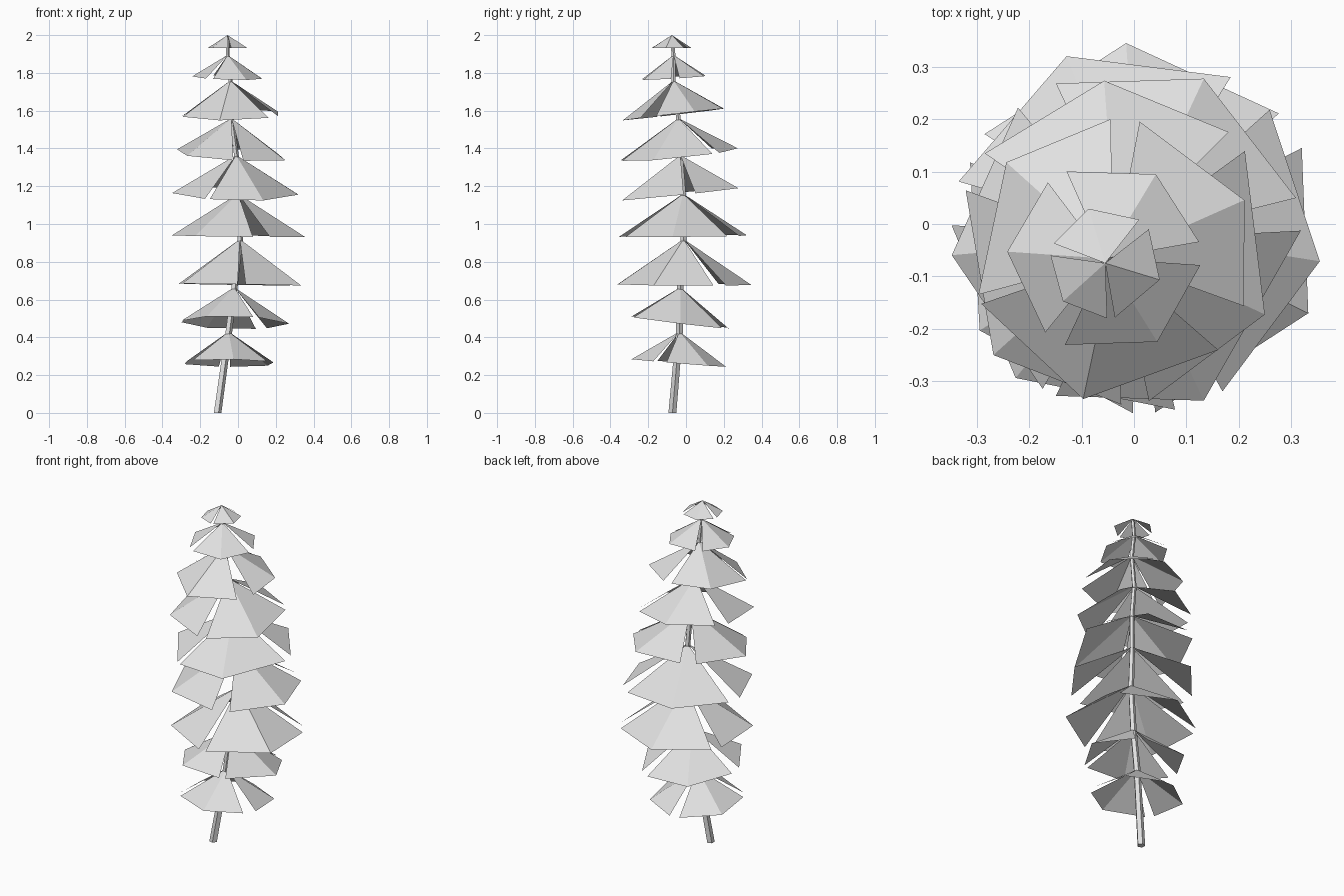
import bpy
import bmesh
from math import cos, sin, radians, tau
from mathutils import Vector

cube = bpy.data.objects.get("Cube")
if cube:
    bpy.data.objects.remove(cube)

# One pale colour for the whole tree
pale = bpy.data.materials.new("pale_grey")
pale.use_nodes = True
COLOUR = (0.75, 0.75, 0.75, 1)
pale.diffuse_color = COLOUR
pale.node_tree.nodes["Principled BSDF"].inputs["Base Color"].default_value = COLOUR


def finish(bm, name):
    mesh = bpy.data.meshes.new(name)
    bm.to_mesh(mesh)
    bm.free()
    mesh.materials.append(pale)
    obj = bpy.data.objects.new(name, mesh)
    bpy.context.collection.objects.link(obj)
    return obj


def bough(name, apex, angles, radius, rim):
    """Folded sheet: two triangles from the apex down to a tilted rim plane."""
    rim_z, slope_x, slope_y = rim
    bm = bmesh.new()
    top = bm.verts.new(apex)
    edge = []
    for angle, reach in zip(angles, (0.97, 1.0, 0.97)):
        dx = radius * reach * cos(radians(angle))
        dy = radius * reach * sin(radians(angle))
        edge.append(bm.verts.new((apex.x + dx, apex.y + dy,
                                  rim_z + slope_x * dx + slope_y * dy)))
    for first, second in zip(edge, edge[1:]):
        bm.faces.new((top, first, second))
    return finish(bm, name)


# Tiers from bottom to top: apex, radius, rim height and slopes,
# then the start, fold and end angle of each bough
tiers = [
    ((-0.05, -0.035, 0.43), 0.255, (0.264, -0.01, -0.08),
     (-16, 36, 88), (102, 156, 208), (220, 276, 326)),
    ((-0.02, -0.03, 0.665), 0.29, (0.478, -0.02, -0.12),
     (-62, 0, 52), (66, 120, 174), (188, 240, 291)),
    ((0.01, -0.013, 0.92), 0.36, (0.679, -0.015, -0.005),
     (40, 94, 148), (158, 212, 268), (275, 334, 387)),
    ((0, -0.015, 1.16), 0.36, (0.936, -0.012, 0.01),
     (58, 111, 164), (178, 231, 283), (299, 351, 402)),
    ((-0.01, -0.03, 1.365), 0.34, (1.16, -0.02, 0.105),
     (14, 65, 115), (130, 185, 240), (245, 295, 363)),
    ((-0.035, -0.04, 1.56), 0.315, (1.368, -0.06, 0.1),
     (45, 94, 145), (160, 222, 272), (282, 335, 396)),
    ((-0.04, -0.066, 1.76), 0.275, (1.58, 0.01, 0.115),
     (-20, 24, 79), (91, 138, 195), (199, 258, 319)),
    ((-0.055, -0.066, 1.895), 0.188, (1.775, -0.03, 0.06),
     (10, 59, 114), (127, 176, 231), (245, 302, 356)),
    ((-0.055, -0.075, 2), 0.109, (1.932, 0, 0),
     (52, 107, 159), (172, 222, 272), (280, 343, 398)),
]
for number, (apex, radius, rim, *boughs) in enumerate(tiers, 1):
    for leaf, angles in enumerate(boughs, 1):
        bough(f"tier_{number}_bough_{leaf}", Vector(apex), angles, radius, rim)

# Bent, tapering trunk through the tier tops
SIDES = 5
path = [Vector((-0.11, -0.072, 0))] + [Vector(tier[0]) for tier in tiers]
path[-1].z -= 0.012
bm = bmesh.new()
rings = []
for p in path:
    r = 0.022 - 0.006 * p.z
    rings.append([bm.verts.new((p.x + r * cos(tau * i / SIDES),
                                p.y + r * sin(tau * i / SIDES), p.z))
                  for i in range(SIDES)])
for low, high in zip(rings, rings[1:]):
    for i in range(SIDES):
        j = (i + 1) % SIDES
        bm.faces.new((low[i], low[j], high[j], high[i]))
bm.faces.new(list(reversed(rings[0])))
bm.faces.new(rings[-1])
finish(bm, "trunk")
